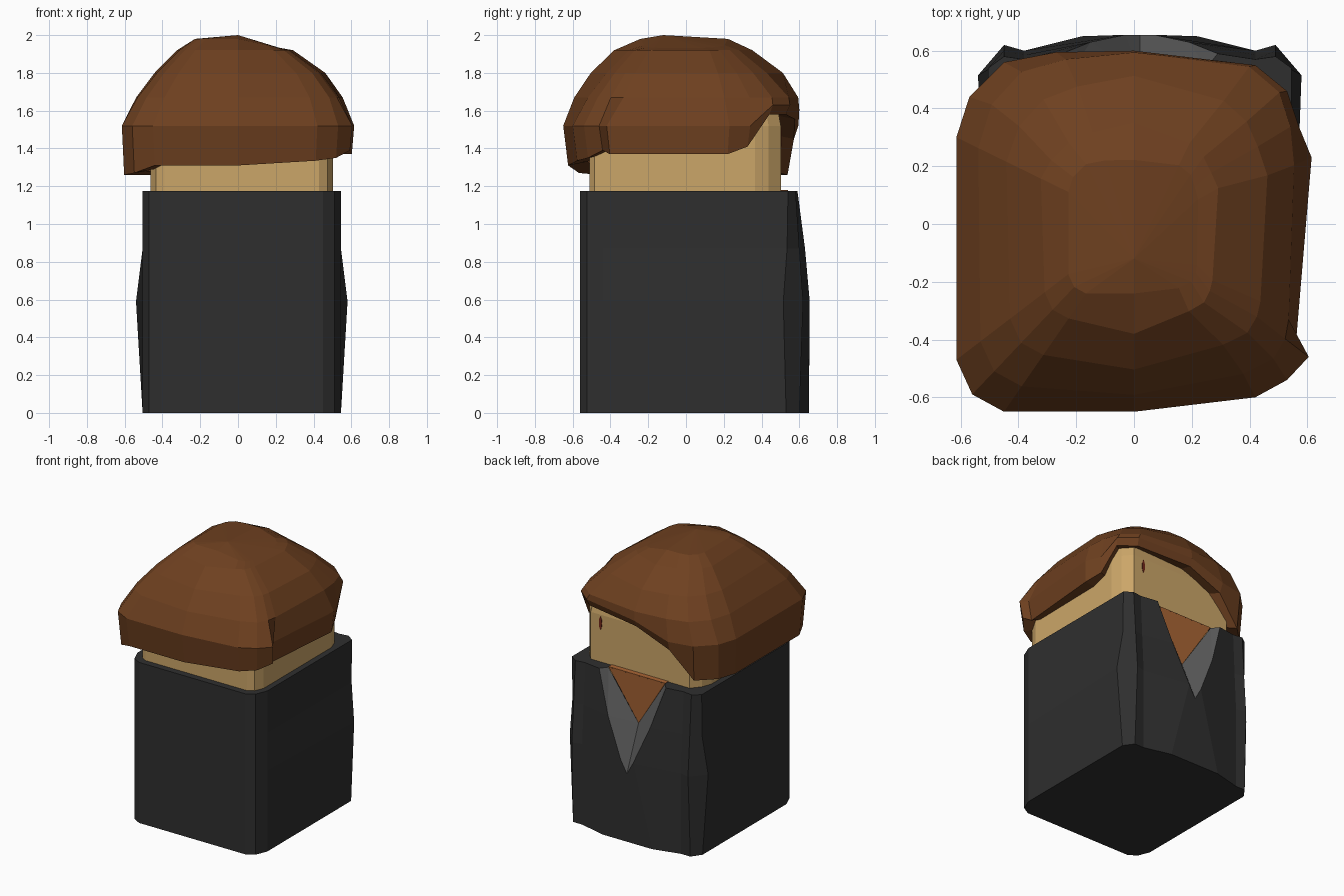
import bpy, bmesh

if "Cube" in bpy.data.objects:
    bpy.data.objects.remove(bpy.data.objects["Cube"])

CX = 0.02  # body mirror plane


def make(name, verts, faces, color):
    me = bpy.data.meshes.new(name)
    bm = bmesh.new()
    vs = [bm.verts.new(v) for v in verts]
    for f in faces:
        bm.faces.new([vs[i] for i in f])
    bmesh.ops.remove_doubles(bm, verts=bm.verts, dist=0.0005)
    bmesh.ops.recalc_face_normals(bm, faces=bm.faces)
    bm.to_mesh(me)
    bm.free()
    ob = bpy.data.objects.new(name, me)
    bpy.context.collection.objects.link(ob)
    mat = bpy.data.materials.new(name + "_color")
    mat.diffuse_color = (*color, 1)
    mat.use_nodes = True
    mat.node_tree.nodes["Principled BSDF"].inputs["Base Color"].default_value = mat.diffuse_color
    me.materials.append(mat)
    return ob


def mirrored(name, verts, faces, color):
    n = len(verts)
    allv = [(CX + s * x, y, z) for s in (1, -1) for x, y, z in verts]
    allf = faces + [[i + n for i in reversed(f)] for f in faces]
    return make(name, allv, allf, color)


def bridge(rows, n):
    return [[r * n + i, r * n + (i + 1) % n, (r + 1) * n + (i + 1) % n, (r + 1) * n + i]
            for r in range(rows - 1) for i in range(n)]


# Jacket: half outlines stacked in four levels, open in a V at the +y side
def level(z, *back):
    front = [(0, -.56), (.43, -.56), (.49, -.525), (.525, -.44)]
    return [(x, y, z) for x, y in front + list(back)]


verts = (level(0, (.525, .53), (.475, .60), (.40, .60), (.20, .65))
         + level(.59, (.56, .515), (.47, .62), (.40, .60), (.05, .655))
         + level(.87, (.525, .535), (.47, .60), (.40, .585), (.17, .63))
         + level(1.175, (.525, .54), (.47, .58), (.40, .57), (.27, .59)))
W = 8
faces = [[k * W + i, k * W + i + 1, k * W + i + W + 1, k * W + i + W]
         for k in range(3) for i in range(W - 1)]
E0, E1, I0, I1, T = range(4 * W, 4 * W + 5)
verts += [(0, .65, 0), (0, .655, .5), (0, .52, .82), (.23, .54, 1.175), (0, .54, 1.175)]
faces += [[W - 1, E0, E1, 2 * W - 1], list(range(W)) + [E0],
          list(range(3 * W, 4 * W)) + [I1, T]]
mirrored("jacket", verts, faces, (.028, .028, .028))

# Lapels: sloping inner faces of the V
lap = [verts[i] for i in (E1, 2 * W - 1, 3 * W - 1, 4 * W - 1, I1, I0)]
mirrored("lapel", lap, [[0, 1, 5], [1, 2, 5], [2, 3, 4], [2, 4, 5]], (.10, .10, .10))

# Shirt: triangle behind the V
make("shirt", [(CX, .52, .82), (CX + .23, .54, 1.18), (CX - .23, .54, 1.18),
               (CX, .40, .82), (CX + .23, .40, 1.18), (CX - .23, .40, 1.18)],
     [[0, 1, 2], [3, 5, 4], [0, 3, 4, 1], [1, 4, 5, 2], [2, 5, 3, 0]], (.40, .13, .035))

# Head: block with chamfered upright corners, top drawn in under the hair
half = [(.41, -.512), (.455, -.485), (.482, -.42), (.482, .365), (.455, .437), (.40, .502)]
ring = [(CX + x, y) for x, y in half] + [(CX - x, y) for x, y in reversed(half)]
n = len(ring)
make("head", [(x * s, y * s, z) for z, s in ((1.1, 1), (1.52, 1), (1.63, .96), (1.74, .75))
              for x, y in ring],
     bridge(4, n) + [list(range(n)), list(range(3 * n, 4 * n))], (.60, .38, .14))

# Eyes: thin upright ovals
for name, ex in (("right_eye", .34), ("left_eye", -.30)):
    h = [(0, -.05), (.009, -.03), (.012, 0), (.009, .03),
         (0, .05), (-.009, .03), (-.012, 0), (-.009, -.03)]
    make(name, [(ex + a, y, 1.46 + b) for y in (.49, .505) for a, b in h],
         bridge(2, 8) + [list(range(8, 16))], (.16, .02, .01))

# Hair: outline (x, y, rim height) lofted inwards up to the crown
outline = [(-.45, -.65, 1.31), (0, -.65, 1.31), (.42, -.60, 1.335), (.53, -.54, 1.35),
           (.605, -.46, 1.39), (.56, -.42, 1.37), (.615, .23, 1.37), (.57, .34, 1.41),
           (.53, .46, 1.58), (.42, .55, 1.58), (0, .60, 1.555), (-.27, .595, 1.45),
           (-.45, .56, 1.26), (-.57, .44, 1.26), (-.615, .30, 1.26),
           (-.615, -.47, 1.26), (-.56, -.59, 1.27)]
upper = [(x, y) for x, y, z in outline]
upper[3:7] = [(.535, -.54), (.58, -.46), (.59, -.38), (.60, .23)]  # smooth above the tuft
n = len(outline)
verts = [(x * .80, y * .80, z + .02) for x, y, z in outline]
verts += [(x * .98, y * .96, z) for x, y, z in outline]
verts += [(x, y, max(1.52, rim + .05)) for x, y, rim in outline]
for z, s, cut in ((1.67, .91, .05), (1.80, .775, .10), (1.92, .585, .14), (1.98, .37, 0)):
    for x, y in upper:
        low = 1 if z < 1.9 else 0
        face_corner = x > .4 and y > .3 and z < 1.7
        f = 1 - (0 if face_corner else cut * min(1, abs(x * y) / .25))  # flatten corners
        sx = (s + (.04 * low if x > .4 else 0)) * f
        sy = min(1, s + (.08 * low if y > .3 else 0)) * f
        if x > 0 and 1.9 < z < 1.95:
            sx *= .9
        verts.append((x * sx, y * sy, z - (.08 * max(0, x) if z > 1.95 else 0)))
rows = len(verts) // n
faces = bridge(rows, n)
verts.append((0, -.12, 2.0))
top = (rows - 1) * n
faces += [[top + i, top + (i + 1) % n, len(verts) - 1] for i in range(n)]
make("hair", verts, faces, (.155, .051, .014))
